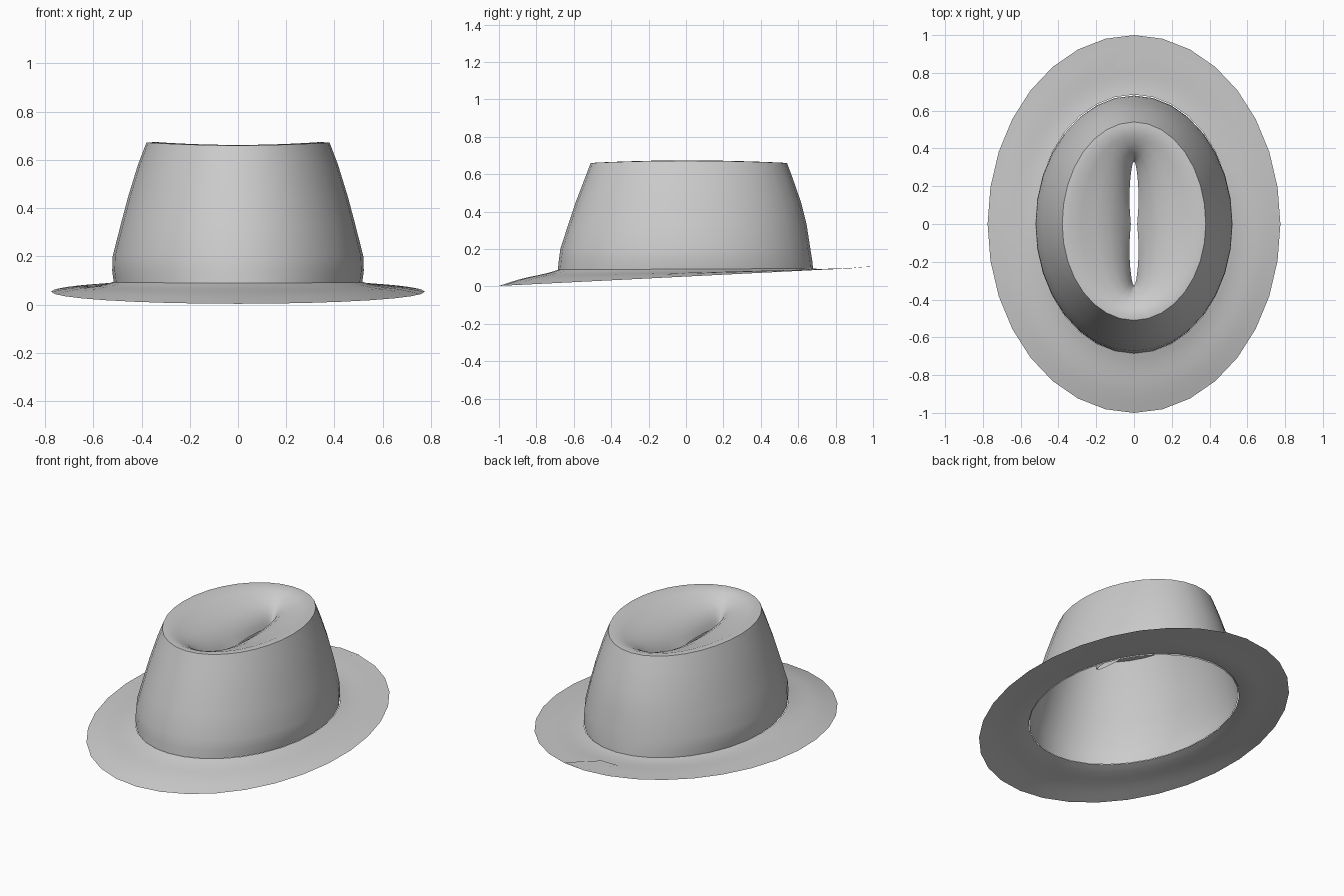
import bpy, bmesh, math

cube = bpy.data.objects.get("Cube")
if cube:
    bpy.data.objects.remove(cube)

SIDES = 32

felt = bpy.data.materials.new("grey felt")
felt.use_nodes = True
felt.diffuse_color = (0.6, 0.6, 0.6, 1)
felt.node_tree.nodes["Principled BSDF"].inputs["Base Color"].default_value = felt.diffuse_color


def ring(rx, front, back, height):
    """Oval loop of points; front and back reach may differ, height depends on x and y."""
    points = []
    for i in range(SIDES):
        a = 2 * math.pi * i / SIDES
        x, s = rx * math.cos(a), math.sin(a)
        y = s * (back if s > 0 else front)
        points.append((x, y, height(x, y)))
    return points


def sheet(name, rings, angle):
    """Bridge successive loops into a smooth open surface."""
    bm = bmesh.new()
    loops = [[bm.verts.new(p) for p in r] for r in rings]
    for low, high in zip(loops, loops[1:]):
        for i in range(SIDES):
            j = (i + 1) % SIDES
            bm.faces.new((low[i], low[j], high[j], high[i]))
    mesh = bpy.data.meshes.new(name)
    bm.to_mesh(mesh)
    bm.free()
    mesh.materials.append(felt)
    obj = bpy.data.objects.new(name, mesh)
    bpy.context.collection.objects.link(obj)
    bpy.ops.object.select_all(action="DESELECT")
    obj.select_set(True)
    bpy.context.view_layer.objects.active = obj
    bpy.ops.object.shade_smooth_by_angle(angle=math.radians(angle))
    return obj


# Brim: sloping down to the front, with a soft ripple halfway out
def brim_ring(t):
    def height(x, y):
        edge = 0.053 + 0.05 * y
        root = 0.093 + 0.005 * y
        ripple = 0.006 * math.sin(2 * math.pi * t)
        return root + (edge - root) * t - ripple * (1 - t)
    reach = 0.685 + 0.315 * t
    return ring(0.52 + 0.255 * t, reach, reach, height)


sheet("brim", [brim_ring(t) for t in (1, 0.92, 0.8, 0.65, 0.5, 0.35, 0.2, 0.1, 0)], 50)

# Crown: tapering wall, pinched rim, then a hollow falling to the slit
wall = [(0.515, 0.685, 0.68, 0.09), (0.522, 0.68, 0.675, 0.14), (0.52, 0.672, 0.665, 0.2),
        (0.487, 0.63, 0.645, 0.33), (0.455, 0.59, 0.615, 0.45), (0.415, 0.54, 0.57, 0.58),
        (0.38, 0.51, 0.54, 0.66)]
hollow = [(0.34, 0.48, 0.51, 0.662), (0.28, 0.45, 0.47, 0.65), (0.2, 0.415, 0.43, 0.63),
          (0.13, 0.385, 0.395, 0.6), (0.08, 0.36, 0.365, 0.565), (0.045, 0.34, 0.345, 0.525)]


def crown_ring(row):
    rx, front, back, z = row
    lift = 0.012 if z > 0.65 else 0
    return ring(rx, front, back, lambda x, y: z + lift * (x / rx) ** 2)


# Slit lips close in slightly at the middle
slit = [(x * (1 - 0.4 * math.exp(-(y / 0.08) ** 2)), y, z)
        for x, y, z in ring(0.028, 0.325, 0.33, lambda x, y: 0.49)]
sheet("crown", [crown_ring(r) for r in wall + hollow] + [slit], 60)

# Flat fold laid over the back of the brim
mesh = bpy.data.meshes.new("back_fold")
mesh.from_pydata([(-0.11, 0.83, 0.1), (0, 0.83, 0.1), (0.15, 0.98, 0.106), (0, 1, 0.106)],
                 [], [(0, 1, 2, 3)])
mesh.materials.append(felt)
bpy.context.collection.objects.link(bpy.data.objects.new("back_fold", mesh))
